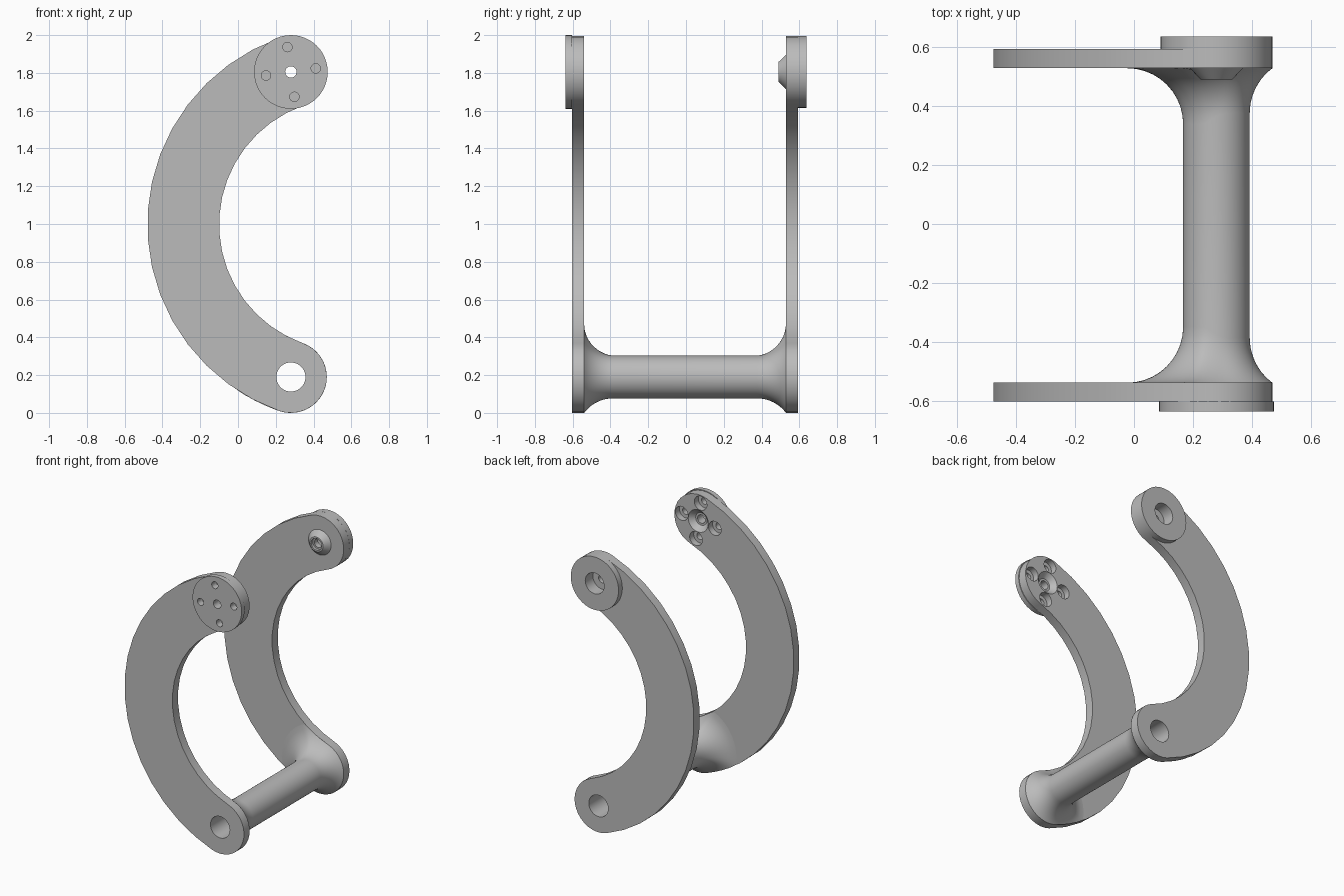
import bpy, bmesh, math

if "Cube" in bpy.data.objects:
    bpy.data.objects.remove(bpy.data.objects["Cube"])

PX, LOW, HIGH = 0.28, 0.19, 1.805          # pivot x, lower and upper pivot heights
W = 0.19                                   # half width of the arm
MIDZ, HALF, SAG = (LOW + HIGH) / 2, (HIGH - LOW) / 2, 0.57
R = (HALF**2 + SAG**2) / (2 * SAG)         # centreline radius of the arm
CX = PX - SAG + R
SWEEP = math.asin(HALF / R)

grey = bpy.data.materials.new("plain_grey")
grey.diffuse_color = (0.5, 0.5, 0.5, 1)
grey.use_nodes = True
grey.node_tree.nodes["Principled BSDF"].inputs["Base Color"].default_value = grey.diffuse_color


def finish(name, bm):
    bmesh.ops.recalc_face_normals(bm, faces=bm.faces)
    me = bpy.data.meshes.new(name)
    bm.to_mesh(me)
    bm.free()
    ob = bpy.data.objects.new(name, me)
    bpy.context.collection.objects.link(ob)
    me.materials.append(grey)
    return ob


def loft(name, rings, caps=True):
    """Skin a list of equally long vertex rings."""
    bm = bmesh.new()
    vs = [[bm.verts.new(p) for p in ring] for ring in rings]
    n = len(vs[0])
    for a, b in zip(vs, vs[1:]):
        for i in range(n):
            bm.faces.new((a[i], a[(i + 1) % n], b[(i + 1) % n], b[i]))
    if caps:
        bm.faces.new(vs[0])
        bm.faces.new(vs[-1])
    return finish(name, bm)


def circle(x, y, z, r, n=40):
    return [(x + r * math.cos(2 * math.pi * i / n), y,
             z + r * math.sin(2 * math.pi * i / n)) for i in range(n)]


def disc(name, x, z, y0, y1, r0, r1=None, n=40):
    return loft(name, [circle(x, y0, z, r0, n), circle(x, y1, z, r1 or r0, n)])


def cut(ob, x, z, y0, y1, r0, r1=None, n=28):
    tool = disc("cutter", x, z, y0, y1, r0, r1, n)
    mod = ob.modifiers.new("bore", 'BOOLEAN')
    mod.operation, mod.solver, mod.object = 'DIFFERENCE', 'EXACT', tool
    bpy.context.view_layer.objects.active = ob
    bpy.ops.object.modifier_apply(modifier=mod.name)
    bpy.data.objects.remove(tool)


def arm_outline():
    pts = []

    def arc(cx, cz, r, a0, a1, n):
        for i in range(n):
            a = a0 + (a1 - a0) * i / n
            pts.append((cx + r * math.cos(a), cz + r * math.sin(a)))
    top, bot = math.pi - SWEEP, math.pi + SWEEP
    arc(CX, MIDZ, R + W, top, bot, 17)                 # outer edge
    arc(PX, LOW, W, bot, bot + math.pi, 16)            # lower round end
    arc(CX, MIDZ, R - W, bot, top, 17)                 # inner edge
    arc(PX, HIGH, W, top - math.pi, top, 16)           # upper round end
    return pts


def in_arm(x, z):
    if math.hypot(x - PX, z - LOW) <= W:
        return True
    d = math.hypot(x - CX, z - MIDZ)
    ang = abs(math.atan2(z - MIDZ, CX - x))
    return abs(d - R) <= W and ang <= SWEEP


# curved side arms
def arm(name, y0, y1):
    o = arm_outline()
    ob = loft(name, [[(x, y, z) for x, z in o] for y in (y0, y1)])
    cut(ob, PX, LOW, y0 - 0.1, y1 + 0.1, 0.077, n=40)
    return ob


F0, F1, B0, B1, END = -0.603, -0.539, 0.529, 0.594, 0.637
front_arm = arm("front_arm", F0, F1)
back_arm = arm("back_arm", B0, B1)

# front mounting disc with screw holes and counterbores
front_disc = disc("front_disc", PX, HIGH, -END, F0, 0.195, n=48)
for ob in (front_disc, front_arm):
    cut(ob, PX, HIGH, -0.8, -0.4, 0.03)
    for k in range(4):
        a = math.radians(8 + 90 * k)
        x, z = PX + 0.133 * math.cos(a), HIGH + 0.133 * math.sin(a)
        cut(ob, x, z, -0.8, -0.4, 0.025, n=20)
        if ob is front_arm:
            cut(ob, x, z, -0.585, -0.5, 0.05)
cut(front_arm, PX, HIGH, F1 - 0.035, F1 + 0.005, 0.045, 0.085)

# back pivot disc with a wide bore, and the conical boss inside
back_disc = disc("back_disc", PX, HIGH, B1, END, W, n=48)
cut(back_disc, PX, HIGH, 0.4, 0.8, 0.075)
cut(back_arm, PX, HIGH, 0.4, 0.8, 0.03)
cut(back_arm, PX, HIGH, 0.55, 0.7, 0.075)
boss = disc("cone_boss", PX, HIGH, 0.49, B0, 0.053, 0.09)
cut(boss, PX, HIGH, 0.4, 0.7, 0.03)
cut(boss, PX, HIGH, 0.4, 0.51, 0.042)

# hollow cross bar, its flared ends limited by the arm edge
BAR, FIL, N, STEPS = 0.113, 0.19, 64, 10


def flare_reach(a):
    r = BAR + 0.03
    while r < BAR + FIL and in_arm(PX + r * math.cos(a), LOW + r * math.sin(a)):
        r += 0.001
    return min(r, BAR + FIL)


angles = [2 * math.pi * i / N for i in range(N)]
reach = [flare_reach(a) for a in angles]


def flare_ring(y, sign, t):
    ring = []
    for a, re in zip(angles, reach):
        start = math.asin(min(1, (BAR + FIL - re) / FIL))
        phi = start + (math.pi / 2 - start) * t       # 90 degrees touches the bar
        r = BAR + FIL - FIL * math.sin(phi)
        off = FIL * (math.cos(start) - math.cos(phi))
        ring.append((PX + r * math.cos(a), y + sign * off, LOW + r * math.sin(a)))
    return ring


rings = [flare_ring(F1, 1, i / STEPS) for i in range(STEPS + 1)]
rings += [flare_ring(B0, -1, 1 - i / STEPS) for i in range(STEPS + 1)]
loft("cross_bar", rings, caps=False)
bore = loft("bar_bore", [circle(PX, y, LOW, 0.077) for y in (F1, B0)], caps=False)
bore.data.flip_normals()

bpy.ops.object.select_all(action='SELECT')
bpy.ops.object.shade_smooth_by_angle(angle=math.radians(30))
